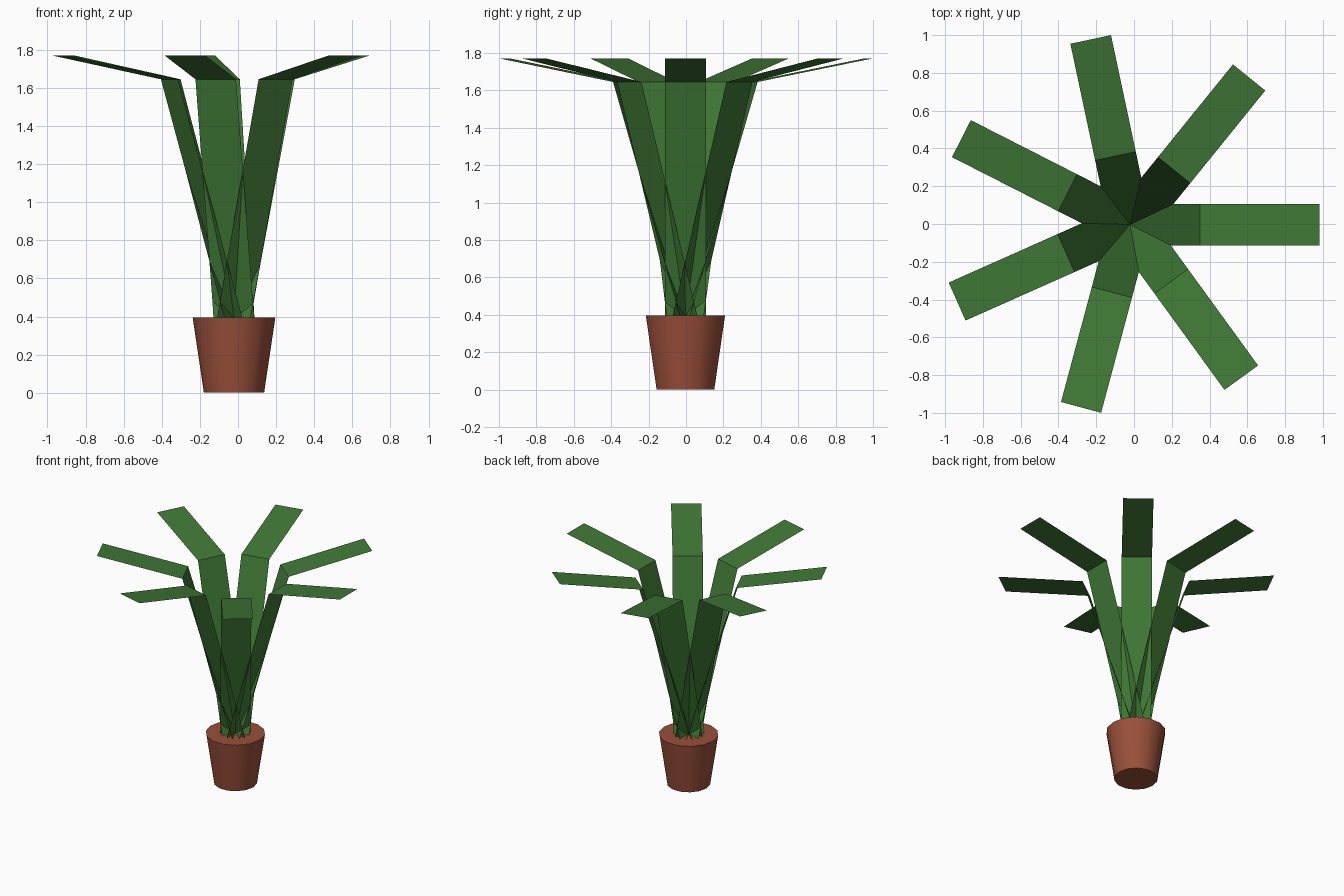
import bpy, bmesh, math
from mathutils import Matrix, Vector

cube = bpy.data.objects.get("Cube")
if cube:
    bpy.data.objects.remove(cube, do_unlink=True)

CENTRE = Vector((-0.021, -0.003, 0))
POT_HEIGHT = 0.395


def material(name, rgb):
    m = bpy.data.materials.new(name)
    m.use_nodes = True
    m.diffuse_color = (*rgb, 1)
    m.node_tree.nodes["Principled BSDF"].inputs["Base Color"].default_value = (*rgb, 1)
    return m


def add_object(name, bm, mat):
    mesh = bpy.data.meshes.new(name)
    bm.to_mesh(mesh)
    bm.free()
    mesh.materials.append(mat)
    obj = bpy.data.objects.new(name, mesh)
    obj.location = CENTRE
    bpy.context.collection.objects.link(obj)
    return obj


green = material("leaf green", (0.05, 0.19, 0.036))
terracotta = material("terracotta", (0.32, 0.08, 0.042))

# Tapered pot with smooth sides and flat caps
bm = bmesh.new()
bmesh.ops.create_cone(bm, cap_ends=True, segments=14, radius1=0.158, radius2=0.217,
                      depth=POT_HEIGHT,
                      matrix=Matrix.Translation((0, 0, POT_HEIGHT / 2))
                      @ Matrix.Rotation(math.pi / 2, 4, "Z"))
pot = add_object("pot", bm, terracotta)
bpy.ops.object.select_all(action="DESELECT")
pot.select_set(True)
bpy.context.view_layer.objects.active = pot
bpy.ops.object.shade_smooth_by_angle(angle=math.radians(35))

# Bent strap leaves fanned around the middle: (distance out, height) along each leaf
LEAF_PROFILE = [(0, POT_HEIGHT - 0.005), (0.371, 1.645), (1.002, 1.771)]
HALF_WIDTH = 0.11
for i in range(7):
    bm = bmesh.new()
    rows = [[bm.verts.new((r, side * HALF_WIDTH, z)) for side in (-1, 1)]
            for r, z in LEAF_PROFILE]
    for (a, b), (c, d) in zip(rows, rows[1:]):
        bm.faces.new((a, c, d, b))
    leaf = add_object(f"leaf_{i + 1}", bm, green)
    leaf.rotation_euler.z = math.radians(51 * i)
